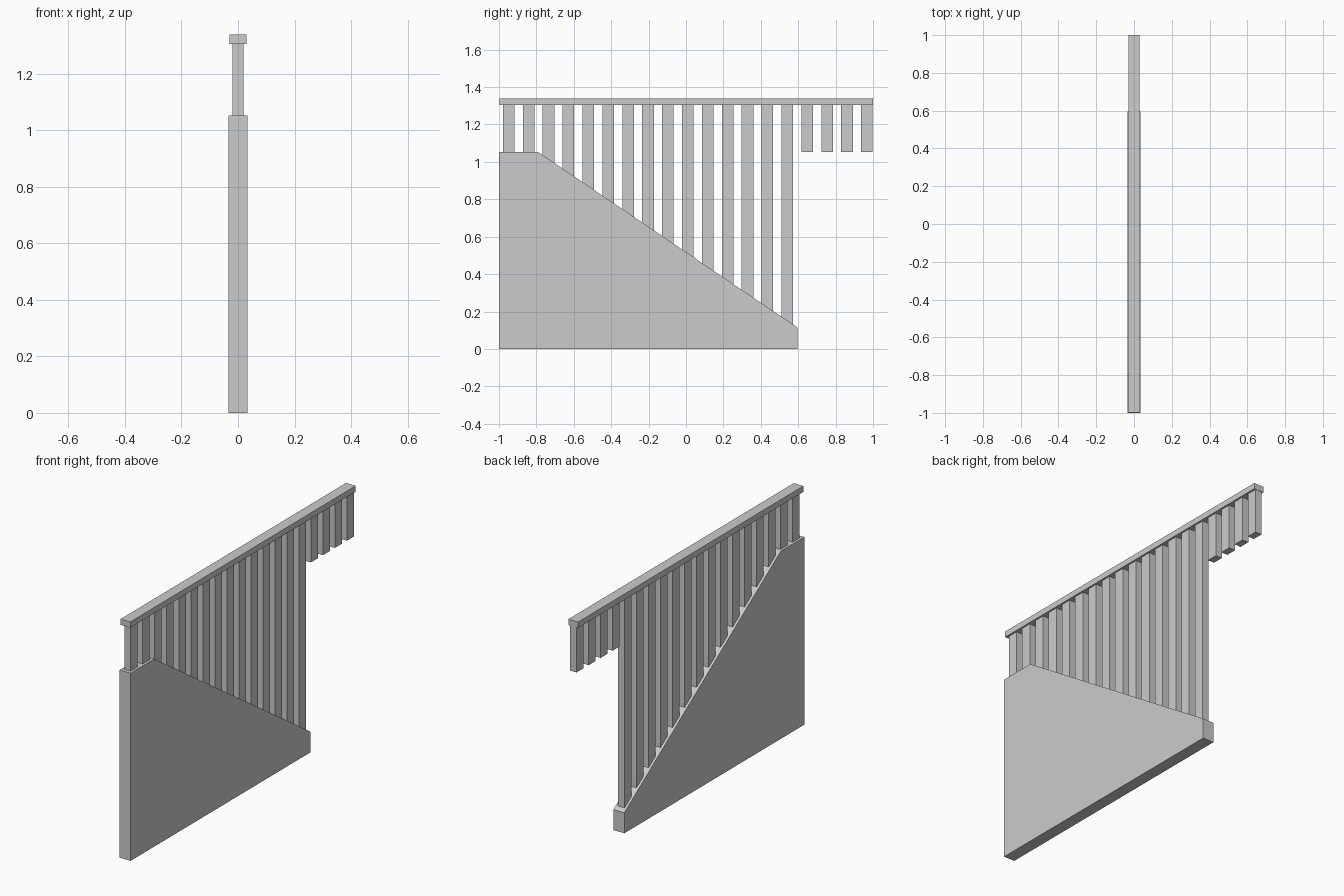
import bpy, bmesh

if "Cube" in bpy.data.objects:
    bpy.data.objects.remove(bpy.data.objects["Cube"])

SLOPE_START, SLOPE_END = (-0.79, 1.052), (0.595, 0.115)


def slope_z(y):
    (y0, z0), (y1, z1) = SLOPE_START, SLOPE_END
    t = min(max((y - y0) / (y1 - y0), 0), 1)
    return z0 + t * (z1 - z0)


def extrude_profile(name, profile, half_width):
    """Prism from a (y, z) outline, centred on x = 0."""
    bm = bmesh.new()
    face = bm.faces.new([bm.verts.new((-half_width, y, z)) for y, z in profile])
    new = bmesh.ops.extrude_face_region(bm, geom=[face])["geom"]
    verts = [v for v in new if isinstance(v, bmesh.types.BMVert)]
    bmesh.ops.translate(bm, verts=verts, vec=(2 * half_width, 0, 0))
    bmesh.ops.recalc_face_normals(bm, faces=bm.faces)
    mesh = bpy.data.meshes.new(name)
    bm.to_mesh(mesh)
    bm.free()
    obj = bpy.data.objects.new(name, mesh)
    bpy.context.collection.objects.link(obj)
    return obj


# Solid stair-side wall with sloping top
extrude_profile("stair_wall", [(-1, 0), (0.595, 0), SLOPE_END, SLOPE_START, (-1, 1.052)], 0.034)

# Handrail
extrude_profile("handrail", [(-0.997, 1.305), (1, 1.305), (1, 1.338), (-0.997, 1.338)], 0.03)

# Balusters: the first 15 stand on the wall, the last 4 hang at landing height
for i in range(19):
    y = -0.948 + i * 0.1064
    a, b = y - 0.031, y + 0.031
    za, zb = (slope_z(a), slope_z(b)) if i < 15 else (1.052, 1.052)
    extrude_profile(f"baluster_{i + 1:02d}", [(a, za), (b, zb), (b, 1.305), (a, 1.305)], 0.02)
